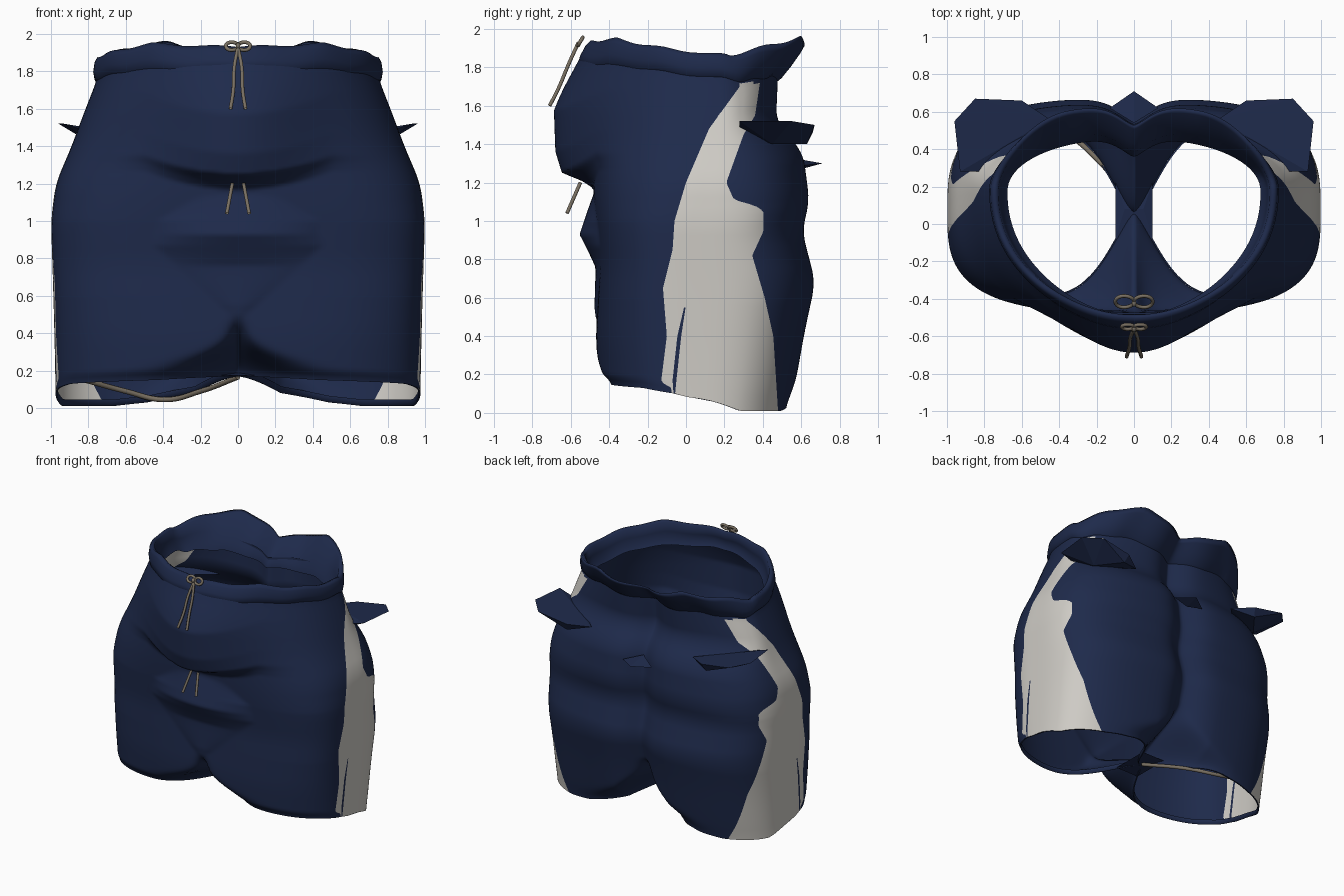
import bpy, bmesh
from math import sin, cos, pi, exp
from mathutils import Vector

cube = bpy.data.objects.get("Cube")
if cube:
    bpy.data.objects.remove(cube, do_unlink=True)


def material(name, rgb):
    m = bpy.data.materials.new(name)
    m.use_nodes = True
    m.diffuse_color = (*rgb, 1)
    m.node_tree.nodes["Principled BSDF"].inputs["Base Color"].default_value = (*rgb, 1)
    return m


NAVY = material("navy cloth", (0.013, 0.023, 0.070))
PALE = material("pale side panel", (0.62, 0.60, 0.56))
CORD = material("taupe cord", (0.19, 0.16, 0.12))


def lerp(a, b, t):
    return a + (b - a) * t


def smooth(t):
    t = min(1, max(0, t))
    return t * t * (3 - 2 * t)


def table(keys, k):
    """Piecewise linear lookup in (key, value) pairs."""
    if k <= keys[0][0]:
        return keys[0][1]
    for (a, p), (b, q) in zip(keys, keys[1:]):
        if k <= b:
            return lerp(p, q, (k - a) / (b - a))
    return keys[-1][1]


def soft(keys, k):
    return sum(table(keys, k + d * .03) for d in range(-2, 3)) / 5


# Outline of the garment by height
WIDTH = [(.17, .975), (.4, .98), (1, 1), (1.2, .975), (1.4, .89), (1.6, .82), (1.8, .745)]
FRONT = [(.17, -.46), (.4, -.47), (.77, -.45), (1.1, -.48), (1.6, -.5), (1.8, -.47)]
BACK = [(.17, .56), (.45, .62), (.68, .68), (.95, .61), (1.1, .65), (1.36, .62), (1.53, .48), (1.8, .5)]
ROUND = [(.17, .7), (.6, .62), (1, .62), (1.3, .72), (1.8, .95)]
BELLY = [(1.17, 0), (1.21, .06), (1.25, .16), (1.36, .19), (1.55, .19), (1.8, .08)]
POUCH = [(.47, 0), (.55, .015), (.76, .02), (.93, .09), (1.14, 0)]
POUCH_WIDTH = [(.47, .01), (.87, .45), (1, .42), (1.14, .2)]
# Edges by position from front centre (0) to back centre (1)
HEM = [(0, .17), (.1, .15), (.35, .13), (.46, .1), (.6, .01), (.8, .01), (.88, .03), (.96, .08), (1, .17)]
BAND_LOW = [(0, 1.81), (.25, 1.8), (.4, 1.76), (.6, 1.72), (.8, 1.75), (1, 1.72)]
BAND_TOP = [(0, 1.93), (.2, 1.95), (.4, 1.89), (.55, 1.86), (.7, 1.92), (.84, 1.96), (1, 1.87)]


def section(u, z):
    """Half cross-section; a groove at the middle parts the legs lower down."""
    w, f, b = (soft(t, z) for t in (WIDTH, FRONT, BACK))
    p = table(ROUND, z)
    yc = lerp(.06, .18, smooth((z - .8) / .9))
    c, s = cos(pi * u), max(0, sin(pi * u))
    x = w * s ** p
    if c > 0:
        y = yc - (yc - f) * c ** p
        y -= table(BELLY, z - .4 * min(x, .5) ** 2) * exp(-(x / .4) ** 2)
        y -= table(POUCH, z) * max(0, 1 - (x / table(POUCH_WIDTH, z)) ** 2)
    else:
        y = yc + (b - yc) * abs(c) ** p - .11 * exp(-(x / .12) ** 1.5)
    t = smooth((.5 - z) / .33)
    return x, lerp(y, yc, t * exp(-(x / lerp(.03, .2, t ** 3)) ** 1.4))


def add(name, bm, *mats):
    me = bpy.data.meshes.new(name)
    bm.to_mesh(me)
    bm.free()
    for m in mats:
        me.materials.append(m)
    ob = bpy.data.objects.new(name, me)
    bpy.context.collection.objects.link(ob)
    return ob


def sheet(name, func, columns, nv, rule=None):
    """Half surface from func(u, v), mirrored across the middle."""
    bm = bmesh.new()
    rows = []
    for j in range(nv + 1):
        row = []
        for u in columns(j / nv):
            x, y, z = func(u, j / nv)
            row.append(bm.verts.new((x if 0 < u < 1 else 0, y, z)))
        rows.append(row)
    for r, q in zip(rows, rows[1:]):
        for i in range(len(r) - 1):
            face = bm.faces.new((r[i], r[i + 1], q[i + 1], q[i]))
            face.smooth = True
            if rule and rule(i, face.calc_center_median().z):
                face.material_index = 1
    add(name, bm, NAVY, PALE).modifiers.new("mirror", 'MIRROR').merge_threshold = .0005


# Shorts body with both legs
def body(u, v):
    s = lerp(.17, 1.8, v)
    x, y = section(u, s)
    if y < .06:
        y = lerp(.06, y, 1 - .06 * smooth((.23 - s) / .06))
    z = s - (.17 - table(HEM, u)) * smooth((.75 - s) / .58)
    z += (table(BAND_LOW, u) + .04 - 1.8) * smooth((s - 1.3) / .5)
    return x, y, z


# Side panel borders as (height, y), with a narrow navy slit low at its front
SLIT = [(.1, -.065), (.17, -.07), (.4, -.045), (.55, -.01), (1, .02), (1.2, .06), (1.48, .2), (1.7, .33)]
BORDERS = [
    [(.13, -.075), (.16, -.13), (.4, -.1), (.65, -.12), (.85, -.07), (1, -.06), (1.2, 0), (1.48, .12), (1.7, .28)],
    SLIT,
    [(z, y + (.02 if .1 < z < .5 else .008)) for z, y in SLIT],
    [(0, .48), (.4, .455), (.6, .41), (.82, .345), (.95, .405), (1.05, .405), (1.08, .36), (1.11, .25),
     (1.2, .21), (1.45, .3), (1.55, .36), (1.72, .385)]]
OUTER, SPANS = 50, (6, 2, 22)


def border_u(keys, v):
    lo, hi = .2, .95
    for _ in range(22):
        mid = (lo + hi) / 2
        _, y, z = body(mid, v)
        lo, hi = (mid, hi) if y < table(keys, z) else (lo, mid)
    return lo


def body_columns(v):
    cuts = [border_u(k, v) for k in BORDERS]
    us = [cuts[0] * (i / OUTER) ** 1.6 for i in range(OUTER)]
    for a, b, n in zip(cuts, cuts[1:], SPANS):
        us += [lerp(a, b, i / n) for i in range(n)]
    return us + [1 - (1 - cuts[-1]) * (1 - i / OUTER) ** 1.6 for i in range(OUTER + 1)]


def side_panel(i, z):
    i -= OUTER
    slit = SPANS[0] <= i < SPANS[0] + SPANS[1] and z < .55
    return 0 <= i < sum(SPANS) and z < 1.72 and not slit


sheet("shorts_body", body, body_columns, 110, side_panel)


# Narrow folded hem inside each leg
def hem_fold(u, v):
    x, y, z = body(u, 0)
    k = 1 - .02 * min(1, 2 * v)
    return lerp(.49, x, k), lerp(.06, y, k), z + .035 * max(0, 2 * v - 1)


def even_columns(v):
    return [i / 72 - .7 * sin(pi * i / 36) / (2 * pi) for i in range(72)] + [1]


sheet("hem_fold", hem_fold, even_columns, 2)

# Waistband with a flared back and an inner facing
ROLL = [(0, 0), (.012, .08), (.018, .4), (.012, .8), (0, 1), (-.02, .92), (-.03, .4), (-.04, 0), (-.06, -.25)]


def band(u, v):
    off, f = ROLL[round(v * (len(ROLL) - 1))]
    x, y = section(u, 1.8)
    k = 1 + off / .6
    y = .1 + (y - .1) * k
    y += max(0, f) * (.14 * smooth((u - .55) / .3) + .05 * smooth((.4 - u) / .4))
    z = lerp(table(BAND_LOW, u), table(BAND_TOP, u), f) + .006 * sin(u * 40)
    return x * k, y, z


sheet("waistband", band, even_columns, len(ROLL) - 1)


# Angular cloth flaps on the hips and the back
def hull(name, points):
    bm = bmesh.new()
    for p in points:
        bm.verts.new(p)
    bmesh.ops.convex_hull(bm, input=bm.verts[:])
    return add(name, bm, NAVY)


hip = hull("hip_flaps", [(.45, .56, 1.44), (.6, .66, 1.46), (.85, .67, 1.5), (.96, .55, 1.52), (.93, .28, 1.52),
                         (.74, .28, 1.46), (.76, .45, 1.4), (.62, .63, 1.4)])
hip.modifiers.new("mirror", 'MIRROR')
hull("back_flap", [(0, .71, 1.3), (.13, .62, 1.29), (-.13, .62, 1.29), (0, .54, 1.33), (0, .6, 1.27)])

# Gusset joining the legs
hull("crotch_gusset", [(s * x, y, z) for s in (-1, 1) for x, y, z in
                       ((.05, .08, .17), (.1, -.08, .175), (.1, .22, .175), (.05, .08, .19))])


# Drawstrings and bows
def cord(name, points, radius=.01, cyclic=False):
    cu = bpy.data.curves.new(name, 'CURVE')
    cu.dimensions = '3D'
    cu.bevel_depth = radius
    cu.bevel_resolution = 2
    cu.resolution_u = 6
    sp = cu.splines.new('BEZIER')
    sp.bezier_points.add(len(points) - 1)
    for b, p in zip(sp.bezier_points, points):
        b.co = Vector(p)
        b.handle_left_type = b.handle_right_type = 'AUTO'
    sp.use_cyclic_u = cyclic
    cu.materials.append(CORD)
    ob = bpy.data.objects.new(name, cu)
    bpy.context.collection.objects.link(ob)


def bow(name, y, z, size, lean):
    for s in (-1, 1):
        cord(f"{name}_loop", [(0, y, z), (s * size * .6, y + lean, z + size * .32),
                              (s * size, y, z), (s * size * .6, y - lean, z - size * .32)], cyclic=True)
    cord(f"{name}_knot", [(-.012, y - .01, z), (.012, y - .01, z)], .017)


bow("front_bow", -.55, 1.935, .065, .012)
bow("inner_bow", -.415, 1.25, .1, .03)
for s in (-1, 1):
    cord("upper_string", [(0, -.56, 1.93), (s * .02, -.61, 1.82), (s * .025, -.66, 1.7), (s * .04, -.71, 1.6)])
    cord("lower_string", [(s * .03, -.55, 1.2), (s * .045, -.585, 1.12), (s * .06, -.62, 1.04)])

# Trim inside the back hem of one leg
cord("hem_trim", [(-.82, .36, .15), (-.6, .47, .09), (-.4, .49, .045), (-.2, .35, .09), (0, .09, .165)], .014)
